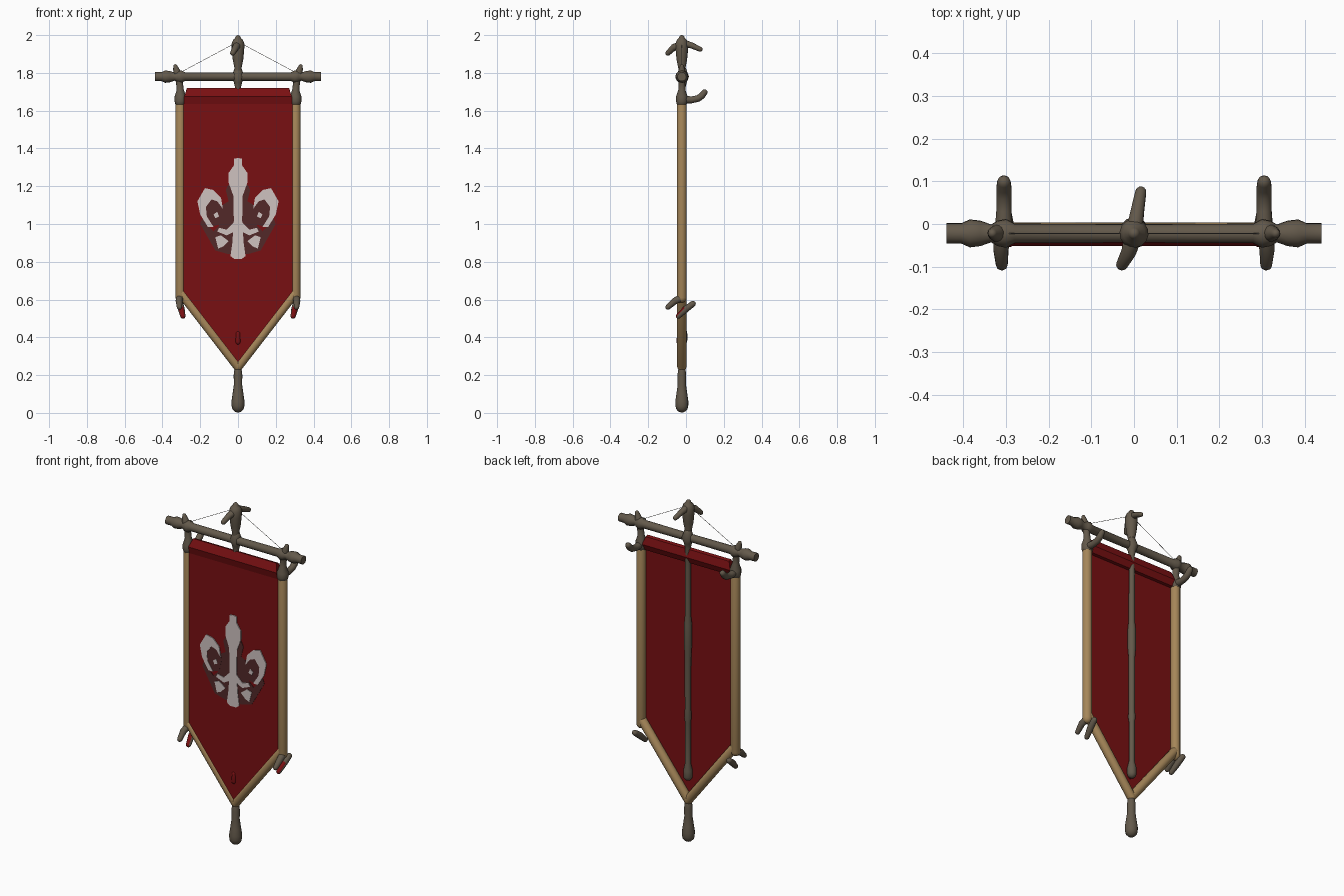
import bpy, bmesh, math
from mathutils import Vector

cube = bpy.data.objects.get("Cube")
if cube:
    bpy.data.objects.remove(cube, do_unlink=True)


def material(name, rgb):
    m = bpy.data.materials.new(name)
    m.use_nodes = True
    m.diffuse_color = (*rgb, 1)
    bsdf = m.node_tree.nodes["Principled BSDF"]
    bsdf.inputs["Base Color"].default_value = (*rgb, 1)
    bsdf.inputs["Roughness"].default_value = 0.8
    return m


WOOD = material("dark weathered wood", (0.125, 0.1, 0.07))
TAN = material("pale wood", (0.38, 0.24, 0.1))
RED = material("red cloth", (0.19, 0.005, 0.006))
WHITE = material("emblem white", (0.62, 0.54, 0.53))
MAROON = material("emblem maroon", (0.085, 0.022, 0.022))
CORD = material("grey cord", (0.22, 0.21, 0.19))
Y = -0.022          # depth of the frame


def finish(name, bm, mat, smooth=True):
    bmesh.ops.recalc_face_normals(bm, faces=bm.faces)
    me = bpy.data.meshes.new(name)
    bm.to_mesh(me)
    bm.free()
    me.materials.append(mat)
    if smooth:
        for p in me.polygons:
            p.use_smooth = True
    ob = bpy.data.objects.new(name, me)
    bpy.context.collection.objects.link(ob)
    return ob


def tube(name, pts, mat, rounded=True, n=14):
    """Round limb through (x, y, z, radius) points, with domed or flat ends."""
    pts = [(Vector(p[:3]), p[3]) for p in pts]
    if rounded:
        def dome(end, nxt):
            d = (end[0] - nxt[0]).normalized()
            return [(end[0] + d * end[1] * math.sin(a), end[1] * math.cos(a))
                    for a in (0.5, 1.0, 1.4)]
        pts = dome(pts[0], pts[1])[::-1] + pts + dome(pts[-1], pts[-2])
    bm = bmesh.new()
    rings, u = [], None
    for i, (p, r) in enumerate(pts):
        d = (pts[min(i + 1, len(pts) - 1)][0] - pts[max(i - 1, 0)][0]).normalized()
        if u is None:
            u = d.orthogonal()
        u = (u - d * u.dot(d)).normalized()
        v = d.cross(u)
        rings.append([bm.verts.new(p + r * (u * math.cos(a) + v * math.sin(a)))
                      for a in (2 * math.pi * k / n for k in range(n))])
    for a, b in zip(rings, rings[1:]):
        for k in range(n):
            bm.faces.new((a[k], a[(k + 1) % n], b[(k + 1) % n], b[k]))
    caps = [bm.faces.new(rings[0]), bm.faces.new(rings[-1])]
    if not rounded:
        bmesh.ops.split_edges(bm, edges=[e for f in caps for e in f.edges])
    return finish(name, bm, mat)


def plate(name, outline, mat, back, thick, side=1):
    """Flat plate in the xz plane, growing forward from depth back."""
    bm = bmesh.new()
    f = bm.faces.new([bm.verts.new((side * x, back, z)) for x, z in outline])
    ext = bmesh.ops.extrude_face_region(bm, geom=[f])
    bmesh.ops.translate(bm, vec=(0, -thick, 0),
                        verts=[v for v in ext["geom"] if isinstance(v, bmesh.types.BMVert)])
    return finish(name, bm, mat, False)


# Cloth
half = [(0.29, 1.66), (0.295, 0.64)]
plate("banner_cloth", half + [(0, 0.25)] + [(-x, z) for x, z in half[::-1]],
      RED, -0.035, 0.006)

# Folded hem across the top of the cloth
hem = [(-0.052, 1.675), (-0.03, 1.72), (-0.012, 1.715), (0.0, 1.67),
       (-0.015, 1.635), (-0.042, 1.635)]
bm = bmesh.new()
ends = [[bm.verts.new((s * (0.27 if z > 1.7 else 0.285), y, z)) for y, z in hem]
        for s in (-1, 1)]
for k in range(len(hem)):
    j = (k + 1) % len(hem)
    bm.faces.new((ends[0][k], ends[0][j], ends[1][j], ends[1][k]))
for e in ends:
    bm.faces.new(e)
finish("banner_hem", bm, RED, False)

# Crossbar with swollen ends
bar = [(0.44, 0.024), (0.405, 0.024), (0.385, 0.033), (0.36, 0.03), (0.335, 0.021),
       (0.32, 0.03), (0.3, 0.034), (0.28, 0.023), (0.05, 0.022)]
tube("crossbar", [(-x, Y, 1.78, r) for x, r in bar]
     + [(x, Y, 1.78, r) for x, r in bar[::-1]], WOOD, rounded=False)

# Rear pole, finial and bottom grip
tube("rear_pole", [(0, -0.018, z, r) for z, r in
     ((0.385, 0.025), (0.42, 0.025), (0.46, 0.016), (0.7, 0.016), (0.73, 0.02),
      (0.78, 0.017), (1.1, 0.018), (1.15, 0.022), (1.27, 0.022), (1.32, 0.017),
      (1.6, 0.016), (1.72, 0.015), (1.75, 0.022), (1.78, 0.034), (1.81, 0.023))], WOOD)
tube("finial", [(0, Y, z, r) for z, r in
     ((1.78, 0.02), (1.82, 0.018), (1.87, 0.028), (1.92, 0.033), (1.955, 0.034),
      (1.975, 0.026), (1.985, 0.015))], WOOD)
tube("finial_hook_front", [(0, Y, 1.95, 0.022), (-0.012, -0.065, 1.935, 0.018),
                           (-0.028, -0.095, 1.905, 0.014)], WOOD)
tube("finial_hook_back", [(0, Y, 1.96, 0.02), (0.008, 0.03, 1.945, 0.016),
                          (0.016, 0.075, 1.925, 0.013)], WOOD)
tube("bottom_grip", [(0, Y, z, r) for z, r in
     ((0.036, 0.034), (0.06, 0.035), (0.1, 0.029), (0.15, 0.022), (0.2, 0.023),
      (0.225, 0.02))], WOOD)
tube("cloth_peg", [(0, -0.036, 0.375, 0.014), (0, -0.036, 0.42, 0.012)], RED)

for s, tag in ((1, "left"), (-1, "right")):
    # Pale side rail and lower diagonal
    tube("side_rail_" + tag, [(s * 0.305, Y, z, 0.026) for z in (1.66, 0.61)], TAN)
    tube("lower_rail_" + tag, [(s * 0.305, Y, 0.64, 0.025), (0, Y, 0.245, 0.025)], TAN)
    # Upper knuckle, spike and hook
    tube("corner_knuckle_" + tag,
         [(s * x, Y, z, r) for x, z, r in
          ((0.305, 1.65, 0.031), (0.305, 1.675, 0.031), (0.306, 1.71, 0.019),
           (0.31, 1.75, 0.018), (0.318, 1.79, 0.022), (0.328, 1.82, 0.016),
           (0.332, 1.835, 0.011))], WOOD)
    tube("upper_hook_" + tag,
         [(s * 0.305, y, z, r) for y, z, r in
          ((Y, 1.66, 0.022), (0.03, 1.657, 0.018), (0.065, 1.665, 0.018),
           (0.085, 1.68, 0.018), (0.098, 1.697, 0.016))], WOOD)
    # Lower claws
    tube("lower_claw_" + tag,
         [(s * x, y, z, r) for x, y, z, r in
          ((0.308, Y, 0.61, 0.02), (0.312, -0.06, 0.592, 0.018),
           (0.31, -0.095, 0.56, 0.014))], WOOD)
    claw = tube("lower_peg_" + tag,
                [(s * x, y, z, r) for x, y, z, r in
                 ((0.305, 0.036, 0.577, 0.016), (0.3, 0.0, 0.55, 0.018),
                  (0.292, -0.04, 0.512, 0.014))], WOOD)
    claw.data.materials.append(RED)
    for p in claw.data.polygons:
        if p.normal.y < -0.55 and p.center.y < 0:
            p.material_index = 1
    # Thin hanging cord
    tube("cord_" + tag, [(0, Y, 1.965, 0.0012), (s * 0.3, Y, 1.805, 0.0012)],
         CORD, rounded=False, n=5)

    # Lily emblem: maroon shading below, white petals on top
    shade = [
        [(0, 1.2), (0.05, 1.21), (0.065, 1.18), (0.05, 1.12), (0.1, 1.09), (0.1, 0.99),
         (0.13, 0.96), (0.19, 1.03), (0.2, 1.0), (0.12, 0.86), (0.05, 0.84), (0, 0.84)],
        [(0.075, 1.07), (0.09, 1.12), (0.14, 1.14), (0.18, 1.1), (0.175, 1.03),
         (0.14, 0.985), (0.09, 1.0)],
    ]
    petals = [
        [(0, 1.35), (0.022, 1.345), (0.022, 1.31), (0.05, 1.27), (0.05, 1.22),
         (0.025, 1.15), (0.022, 1.02), (0.03, 0.9), (0.04, 0.83), (0.02, 0.815), (0, 0.815)],
        [(0.08, 1.08), (0.09, 1.14), (0.13, 1.18), (0.175, 1.19), (0.215, 1.12),
         (0.2, 1.05), (0.16, 0.985), (0.13, 0.985), (0.165, 1.04), (0.17, 1.09),
         (0.14, 1.13), (0.11, 1.12)],
        [(0.02, 1.01), (0.06, 0.97), (0.1, 0.98), (0.11, 0.96), (0.06, 0.94), (0.02, 0.96)],
        [(0.05, 0.91), (0.09, 0.94), (0.12, 0.93), (0.105, 0.87), (0.08, 0.88)],
        [(0.1, 1.04), (0.11, 1.065), (0.13, 1.05), (0.12, 1.03)],
    ]
    for i, o in enumerate(shade):
        plate(f"emblem_shade_{tag}_{i + 1}", o, MAROON, -0.041, 0.002 + 0.001 * i, s)
    for i, o in enumerate(petals):
        plate(f"emblem_petal_{tag}_{i + 1}", o, WHITE, -0.041, 0.005, s)
